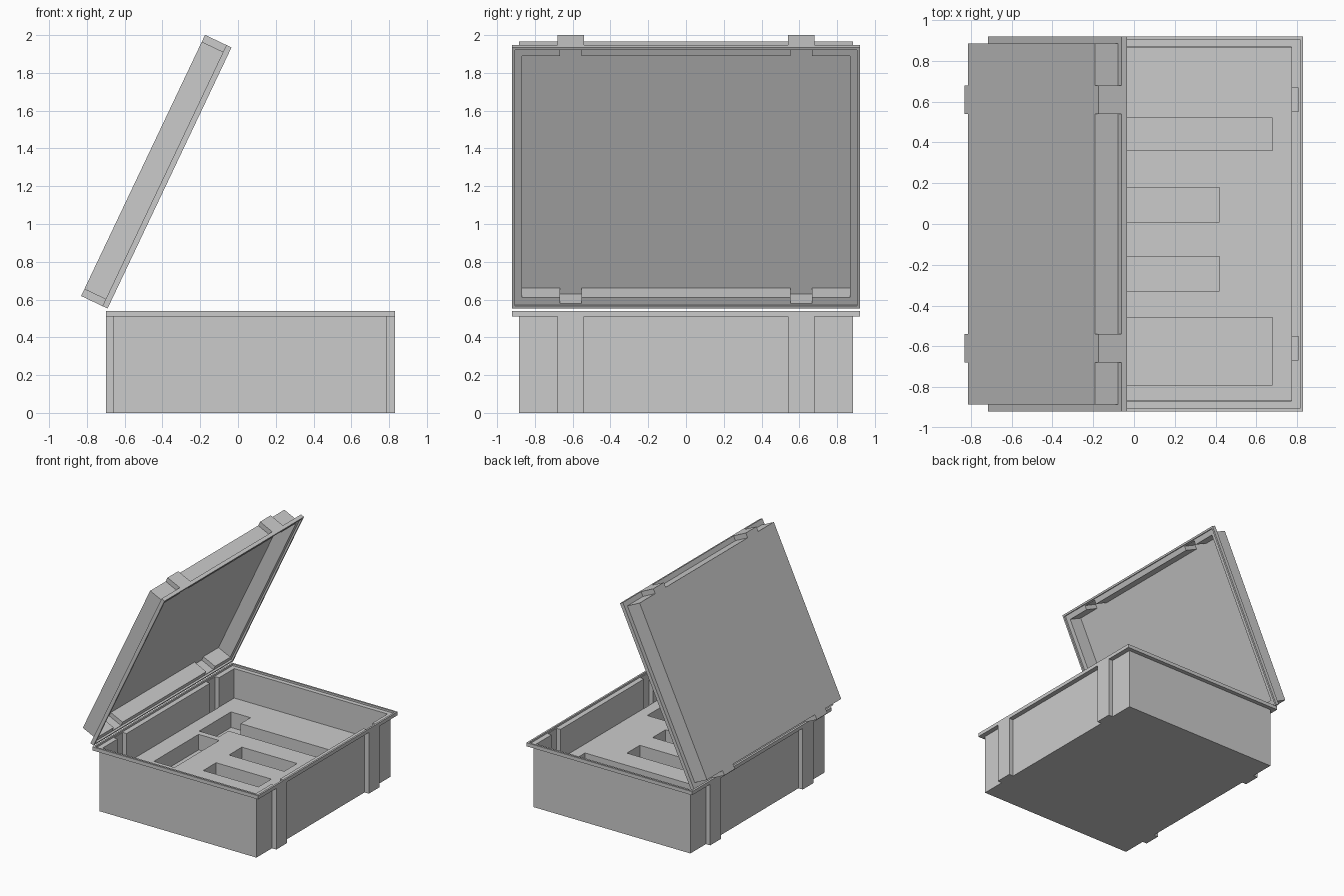
import bpy, bmesh, math
from mathutils import Matrix, Vector

if "Cube" in bpy.data.objects:
    bpy.data.objects.remove(bpy.data.objects["Cube"])

RIB_IN, RIB_OUT = 0.54, 0.68


def outline(hx, hy, depth, inset):
    """Rectangular plan with two ribs on each x end, always 20 points."""
    a, b = RIB_IN + inset, RIB_OUT - inset
    half = [(hx, -hy)]
    for lo, hi in ((-b, -a), (a, b)):
        half += [(hx, lo), (hx + depth, lo), (hx + depth, hi), (hx, hi)]
    half.append((hx, hy))
    return half + [(-x, -y) for x, y in half]


def shell(name, height, matrix):
    """Hollow ribbed tray with a stepped rim, lofted from bottom to inner floor."""
    h = height
    sections = [  # half x, half y, rib depth, rib inset, z
        (0.725, 0.885, 0.04, 0, 0),
        (0.725, 0.885, 0.04, 0, h - 0.03),
        (0.765, 0.92, 0, 0, h - 0.03),
        (0.765, 0.92, 0, 0, h),
        (0.75, 0.905, 0, 0, h),
        (0.75, 0.905, 0, 0, h - 0.015),
        (0.708, 0.868, 0.035, 0.012, h - 0.015),
        (0.708, 0.868, 0.035, 0.012, 0.02),
    ]
    bm = bmesh.new()
    loops = [[bm.verts.new((x, y, z)) for x, y in outline(hx, hy, d, i)]
             for hx, hy, d, i, z in sections]
    for lower, upper in zip(loops, loops[1:]):
        for k in range(20):
            n = (k + 1) % 20
            bm.faces.new((lower[k], lower[n], upper[n], upper[k]))
    bm.faces.new(loops[0][::-1])
    bm.faces.new(loops[-1])
    bmesh.ops.remove_doubles(bm, verts=bm.verts, dist=1e-5)
    bmesh.ops.recalc_face_normals(bm, faces=bm.faces)
    mesh = bpy.data.meshes.new(name)
    bm.to_mesh(mesh)
    bm.free()
    obj = bpy.data.objects.new(name, mesh)
    bpy.context.collection.objects.link(obj)
    obj.matrix_world = matrix
    return obj


def box(name, x0, x1, y0, y1, z0, z1):
    bm = bmesh.new()
    bmesh.ops.create_cube(bm, size=1)
    for v in bm.verts:
        v.co = Vector(((x0 + x1) / 2 + v.co.x * (x1 - x0),
                       (y0 + y1) / 2 + v.co.y * (y1 - y0),
                       (z0 + z1) / 2 + v.co.z * (z1 - z0)))
    mesh = bpy.data.meshes.new(name)
    bm.to_mesh(mesh)
    bm.free()
    obj = bpy.data.objects.new(name, mesh)
    bpy.context.collection.objects.link(obj)
    return obj


# Case base
shell("case_base", 0.54, Matrix.Translation((0.065, 0, 0)))

# Open lid: same ribbed tray, shallower, tilted about the rear edge
t = math.radians(64.6)
c, s = math.cos(t), math.sin(t)
shell("case_lid", 0.155, Matrix(((c, 0, s, -0.5025),
                                 (0, -1, 0, 0),
                                 (s, 0, -c, 1.31),
                                 (0, 0, 0, 1))))

# Foam insert with cut-out pockets
foam = box("foam_insert", -0.642, 0.772, -0.867, 0.867, 0.021, 0.28)
pockets = [  # x0, x1, y0, y1
    (-0.52, -0.34, 0.23, 0.65),
    (-0.40, 0.68, 0.36, 0.52),
    (-0.09, 0.42, 0.01, 0.18),
    (-0.09, 0.42, -0.33, -0.16),
    (-0.49, -0.30, -0.41, 0.18),
    (-0.20, 0.68, -0.79, -0.46),
]
cutters = []
for i, p in enumerate(pockets):
    cutter = box(f"pocket_cutter_{i}", *p, 0.15, 0.4)
    cutter.hide_render = True
    mod = foam.modifiers.new("pocket", 'BOOLEAN')
    mod.operation = 'DIFFERENCE'
    mod.solver = 'EXACT'
    mod.object = cutter
    cutters.append(cutter)

# Apply the cuts and drop the helpers
bpy.context.view_layer.objects.active = foam
for mod in list(foam.modifiers):
    bpy.ops.object.modifier_apply(modifier=mod.name)
for cutter in cutters:
    bpy.data.objects.remove(cutter)
